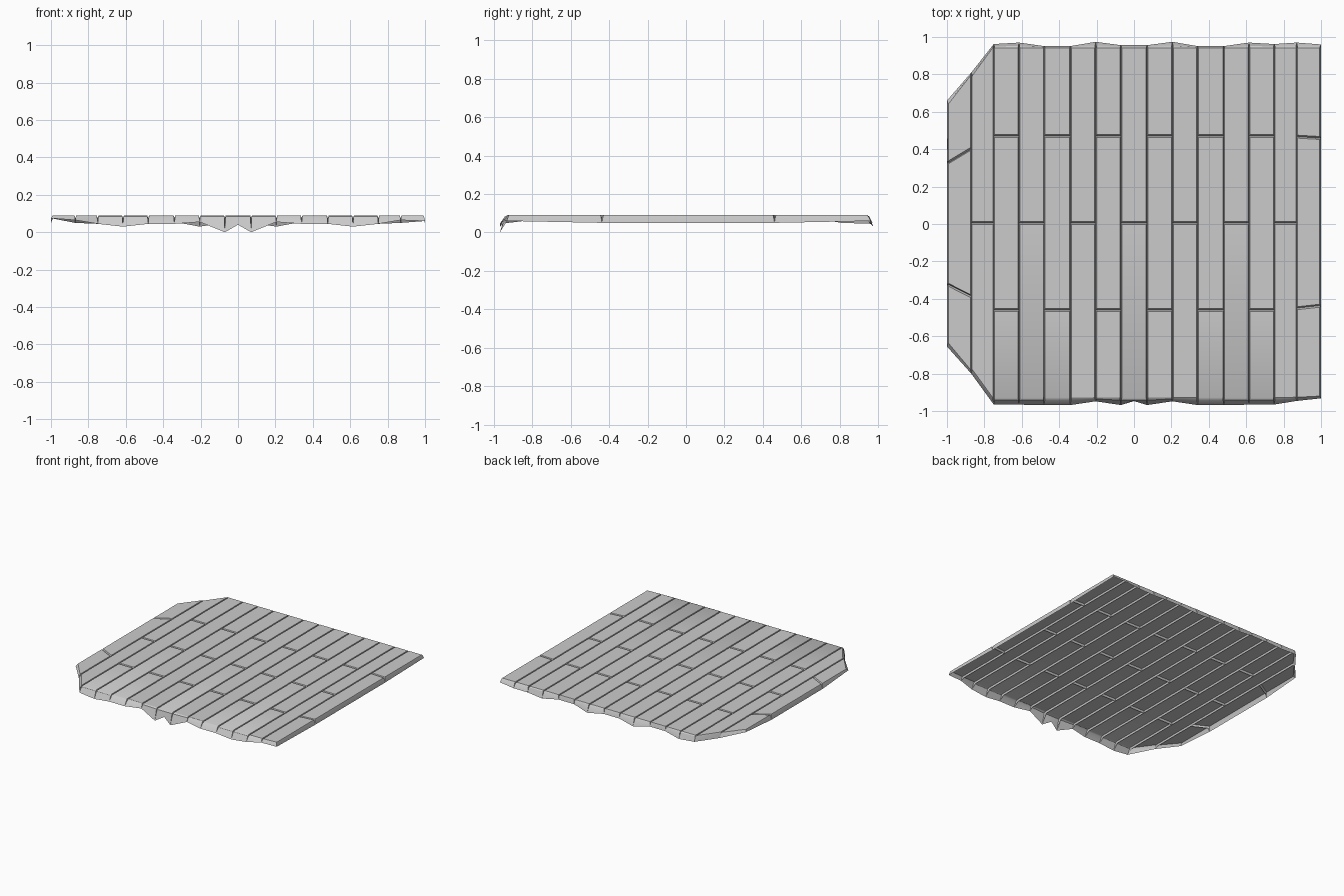
import bpy, bmesh, math
from mathutils import Vector

cube = bpy.data.objects.get("Cube")
if cube:
    bpy.data.objects.remove(cube)

TOP, DEPTH = 0.09, 0.015      # deck height and groove depth
GAP_X, GAP_Y = 0.005, 0.008   # half widths of long and short grooves

# Plank column borders, mirrored about the centre
half = [0.07, 0.205, 0.34, 0.48, 0.615, 0.75, 0.87, 1.0]
xs = [-x for x in reversed(half)] + half


def mirrored(values):
    return values[::-1] + values


# Top outline and drooping hem (y, z) at every column border
front_top = mirrored([-0.936] * 6 + [-0.934, -0.928])
back_top = mirrored([0.95] * 8)
front_y = mirrored([-0.968, -0.948, -0.968, -0.968, -0.966, -0.965, -0.946, -0.932])
front_z = mirrored([0.0, 0.055, 0.045, 0.045, 0.03, 0.045, 0.065, 0.06])
back_y = mirrored([0.956, 0.974, 0.951, 0.951, 0.97, 0.962, 0.97, 0.96])
back_z = mirrored([0.05, 0.03, 0.055, 0.055, 0.035, 0.045, 0.05, 0.06])
# Cut corners on the right-hand side
front_top[:2], front_y[:2] = [-0.645, -0.785], [-0.655, -0.8]
back_top[:2], back_y[:2] = [0.65, 0.8], [0.66, 0.81]
front_z[0] = back_z[0] = 0.075

bm = bmesh.new()


def face(*points):
    bm.faces.new([bm.verts.new(p) for p in points])


def plank(col, lows, highs, first, last):
    """One plank: flat top, groove walls inside, folded hem on the outside."""
    sides = [first, col == len(xs) - 2, last, col == 0]   # which sides are hems
    corners = []
    for i, y, sx, sy in ((col, lows[0], 1, 1), (col + 1, lows[1], -1, 1),
                         (col + 1, highs[1], -1, -1), (col, highs[0], 1, -1)):
        x = xs[i]
        outer = abs(x) == 1
        top = Vector((x + sx * GAP_X * (1.6 if outer else 1), y + sy * GAP_Y, TOP))
        at_front, at_back = first and sy > 0, last and sy < 0
        groove = Vector((x, y, TOP - DEPTH))
        if at_front or at_back:
            groove.y += sy * 0.015
        elif outer:
            groove.x += sx * 0.012
        if at_front:
            hem = Vector((x, front_y[i], front_z[i]))
        elif at_back:
            hem = Vector((x, back_y[i], back_z[i]))
        else:
            hem = Vector((x, y, 0.05))
        fold = top.lerp(hem, 0.35)
        fold.z = TOP - 0.007
        corners.append((top, groove, fold, hem))
    face(*[c[0] for c in corners])
    for k in range(4):
        top_a, groove_a, fold_a, hem_a = corners[k]
        top_b, groove_b, fold_b, hem_b = corners[(k + 1) % 4]
        if not sides[k]:
            face(groove_a, groove_b, top_b, top_a)
            continue
        face(fold_a, fold_b, top_b, top_a)
        if k == 0 and col == 7:       # notch between the two front points
            mid_hem = Vector((0, -0.947, 0.04))
            mid_fold = (fold_a + fold_b) / 2
            face(hem_a, mid_hem, mid_fold, fold_a)
            face(mid_hem, hem_b, fold_b, mid_fold)
        else:
            face(hem_a, hem_b, fold_b, fold_a)
        if not sides[k - 1]:
            face(groove_a, hem_a, fold_a, top_a)
        if not sides[(k + 1) % 4]:
            face(top_b, fold_b, hem_b, groove_b)


# Lay the planks with alternating joints
for col in range(len(xs) - 1):
    if col == 0:
        cuts = [(-0.325, -0.385), (0.33, 0.40)]
    elif col == len(xs) - 2:
        cuts = [(-0.45, -0.437), (0.467, 0.46)]
    elif col % 2:
        cuts = [(0.005, 0.005)]
    else:
        cuts = [(-0.46, -0.46), (0.47, 0.47)]
    rows = [(front_top[col], front_top[col + 1])] + cuts + [(back_top[col], back_top[col + 1])]
    for r in range(len(rows) - 1):
        plank(col, rows[r], rows[r + 1], r == 0, r == len(rows) - 2)

bmesh.ops.remove_doubles(bm, verts=bm.verts[:], dist=0.0004)
mesh = bpy.data.meshes.new("plank_deck")
bm.to_mesh(mesh)
bm.free()
deck = bpy.data.objects.new("plank_deck", mesh)
bpy.context.collection.objects.link(deck)

# Plain grey surface
grey = bpy.data.materials.new("light_grey")
grey.use_nodes = True
color = (0.6, 0.6, 0.6, 1)
grey.diffuse_color = color
grey.node_tree.nodes["Principled BSDF"].inputs["Base Color"].default_value = color
mesh.materials.append(grey)

bpy.context.view_layer.objects.active = deck
deck.select_set(True)
bpy.ops.object.shade_smooth_by_angle(angle=math.radians(30))
